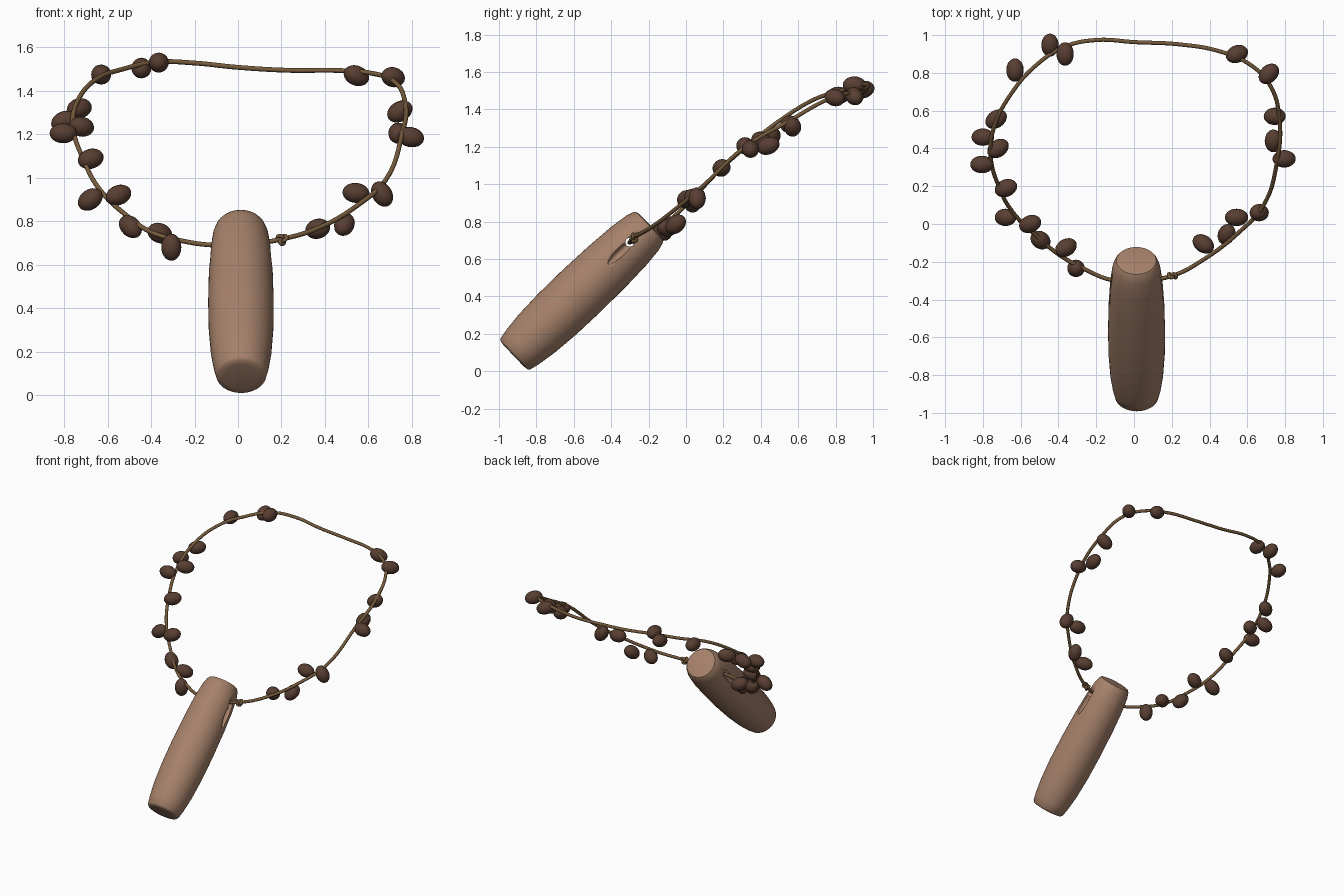
import bpy, bmesh, math
from mathutils import Vector, Matrix

if "Cube" in bpy.data.objects:
    bpy.data.objects.remove(bpy.data.objects["Cube"])


def material(name, rgb):
    m = bpy.data.materials.new(name)
    m.diffuse_color = (*rgb, 1)
    m.use_nodes = True
    m.node_tree.nodes["Principled BSDF"].inputs["Base Color"].default_value = m.diffuse_color
    return m


CLAY = material("warm clay brown", (0.38, 0.22, 0.145))
SEED = material("dark seed brown", (0.098, 0.048, 0.031))
CORD = material("tan cord", (0.18, 0.105, 0.045))


def add_object(name, bm, mat, smooth=40):
    bmesh.ops.recalc_face_normals(bm, faces=bm.faces)
    me = bpy.data.meshes.new(name)
    bm.to_mesh(me)
    bm.free()
    ob = bpy.data.objects.new(name, me)
    bpy.context.collection.objects.link(ob)
    if mat:
        me.materials.append(mat)
    bpy.ops.object.select_all(action='DESELECT')
    ob.select_set(True)
    bpy.context.view_layer.objects.active = ob
    bpy.ops.object.shade_smooth_by_angle(angle=math.radians(smooth))
    return ob


def tube(name, points, radius, cyclic=True):
    cu = bpy.data.curves.new(name, 'CURVE')
    cu.dimensions = '3D'
    cu.bevel_depth = radius
    cu.bevel_resolution = 3
    cu.resolution_u = 6
    sp = cu.splines.new('BEZIER')
    sp.bezier_points.add(len(points) - 1)
    for bp, p in zip(sp.bezier_points, points):
        bp.co = p
        bp.handle_left_type = bp.handle_right_type = 'AUTO'
    sp.use_cyclic_u = cyclic
    cu.materials.append(CORD)
    ob = bpy.data.objects.new(name, cu)
    bpy.context.collection.objects.link(ob)
    return ob


# pendant bar: lathed rounded rod leaning back
bottom, top = Vector((0.015, -0.922, 0.083)), Vector((0.012, -0.19, 0.78))
axis = (top - bottom).normalized()
rot = axis.to_track_quat('Z', 'Y').to_matrix().to_4x4()
profile = [(0, 0), (0.08, 0), (0.105, 0.004), (0.115, 0.014), (0.127, 0.07), (0.14, 0.17),
           (0.149, 0.32), (0.151, 0.5), (0.147, 0.7), (0.139, 0.85), (0.127, 0.95),
           (0.115, 0.99), (0.105, 1.005), (0.08, 1.01), (0, 1.01)]
bm = bmesh.new()
vs = [bm.verts.new((r, 0, t)) for r, t in profile]
es = [bm.edges.new(pair) for pair in zip(vs, vs[1:])]
bmesh.ops.spin(bm, geom=vs + es, axis=(0, 0, 1), cent=(0, 0, 0), angle=math.tau, steps=48)
bmesh.ops.remove_doubles(bm, verts=bm.verts, dist=1e-4)
bm.transform(Matrix.Translation(bottom) @ rot)
bar = add_object("pendant_bar", bm, CLAY)

# cord hole and the worn groove below it on each side
cutters = []
bm = bmesh.new()
bmesh.ops.create_cone(bm, cap_ends=True, segments=20, radius1=0.024, radius2=0.024, depth=0.6,
                      matrix=Matrix.Translation((0.01, -0.3, 0.69)) @ Matrix.Rotation(math.pi / 2, 4, 'Y'))
cutters.append(add_object("hole_cutter", bm, None))
for side in (-1, 1):
    bm = bmesh.new()
    place = Matrix.Translation((0.013 + side * 0.15, -0.345, 0.642)) @ rot
    bmesh.ops.create_uvsphere(bm, u_segments=16, v_segments=12, radius=1,
                              matrix=place @ Matrix.Diagonal((0.04, 0.025, 0.10, 1)))
    cutters.append(add_object("groove_cutter", bm, None))
bpy.context.view_layer.objects.active = bar
for c in cutters:
    c.hide_render = True
    mod = bar.modifiers.new("cut", 'BOOLEAN')
    mod.operation = 'DIFFERENCE'
    mod.solver = 'EXACT'
    mod.object = c
    bpy.ops.object.modifier_apply(modifier=mod.name)
for c in cutters:
    bpy.data.objects.remove(c)

# cord loop, threaded through the bar
cord_path = [
    (0.01, -0.3, 0.69), (-0.12, -0.296, 0.69), (-0.26, -0.24, 0.71), (-0.40, -0.16, 0.75),
    (-0.53, -0.05, 0.84), (-0.64, 0.06, 0.95), (-0.71, 0.185, 1.08), (-0.76, 0.37, 1.24),
    (-0.735, 0.53, 1.36), (-0.65, 0.69, 1.455), (-0.53, 0.83, 1.50), (-0.37, 0.937, 1.533),
    (-0.2, 0.974, 1.528), (0, 0.963, 1.508), (0.25, 0.95, 1.494), (0.45, 0.915, 1.494),
    (0.61, 0.847, 1.482), (0.717, 0.74, 1.445), (0.77, 0.555, 1.34), (0.755, 0.317, 1.2),
    (0.68, 0.09, 0.99), (0.56, -0.04, 0.88), (0.373, -0.185, 0.77), (0.2, -0.275, 0.717)]
tube("cord", cord_path, 0.011)

# knot beside the bar: small trefoil
knot = []
for i in range(18):
    a = math.tau * i / 18
    knot.append(Vector((0.203, -0.274, 0.717)) + 0.0075 * Vector((
        math.sin(a) + 2 * math.sin(2 * a), -math.sin(3 * a) * 1.4, math.cos(a) - 2 * math.cos(2 * a))))
tube("cord_knot", knot, 0.009)

# seed beads: position, then direction of the long axis
beads = [
    (-0.365, 0.90, 1.53, 0, 1, 0), (-0.445, 0.947, 1.505, 0, 1, 0.3), (-0.63, 0.815, 1.475, 0, 1, 0),
    (-0.73, 0.555, 1.32, 1, 0.7, 0.2), (-0.80, 0.46, 1.26, 1, 0, 0.4), (-0.72, 0.40, 1.235, 1, 0.7, -0.2),
    (-0.805, 0.315, 1.205, 1, 0, 0), (-0.678, 0.19, 1.087, 1, 0.4, 0.3), (-0.68, 0.035, 0.90, 1, 0, 0.7),
    (-0.55, 0, 0.92, 1, 0.4, 0.4), (-0.495, -0.085, 0.775, 1, -0.7, -1), (-0.36, -0.125, 0.745, 1, 0.6, -0.4),
    (-0.307, -0.235, 0.68, 0, 0, 1), (0.545, 0.90, 1.47, 1, 0.4, -0.4), (0.714, 0.795, 1.463, 0.7, 0.7, -0.2),
    (0.745, 0.57, 1.305, 1, 0, 0.6), (0.738, 0.44, 1.205, 0, 1, 0.4), (0.795, 0.345, 1.187, 1, 0, -0.2),
    (0.663, 0.06, 0.925, 0.6, 0, -1), (0.543, 0.035, 0.93, 1, 0, -0.1), (0.49, -0.055, 0.785, 0.3, 0.7, 0.6),
    (0.367, -0.105, 0.765, 1, -0.7, 0.3)]
for i, b in enumerate(beads):
    bm = bmesh.new()
    turn = Vector(b[3:]).to_track_quat('Z', 'Y').to_matrix().to_4x4()
    bmesh.ops.create_uvsphere(bm, u_segments=20, v_segments=14, radius=1,
                              matrix=Matrix.Translation(b[:3]) @ turn @ Matrix.Diagonal((0.046, 0.046, 0.062, 1)))
    add_object(f"seed_bead_{i + 1}", bm, SEED)
